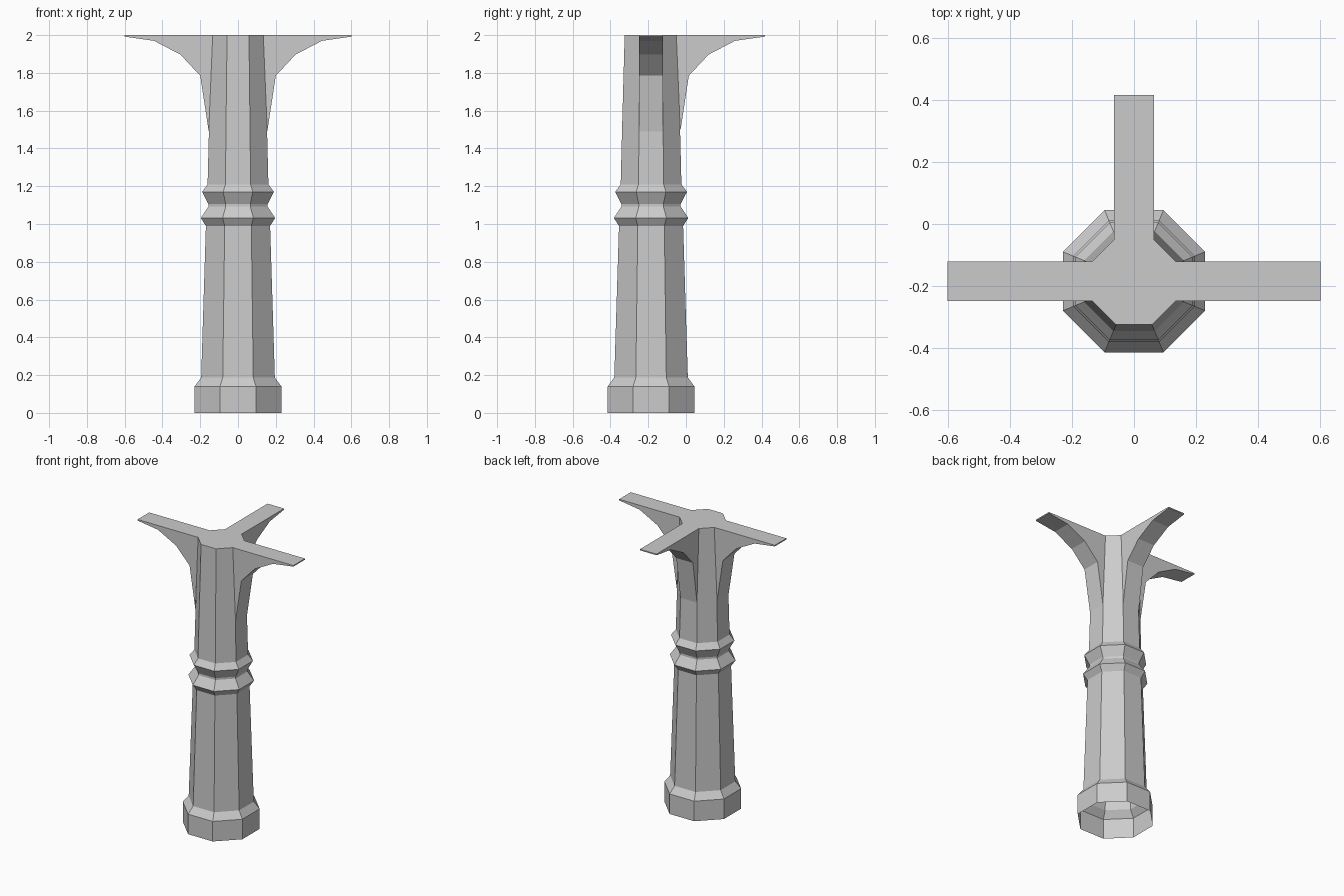
import bpy, bmesh
from math import pi, cos, sin
from mathutils import Matrix, Vector

if "Cube" in bpy.data.objects:
    bpy.data.objects.remove(bpy.data.objects["Cube"])

CENTER = Vector((0, -0.185, 0))


def make_object(name, bm):
    bmesh.ops.recalc_face_normals(bm, faces=bm.faces)
    mesh = bpy.data.meshes.new(name)
    bm.to_mesh(mesh)
    bm.free()
    obj = bpy.data.objects.new(name, mesh)
    bpy.context.collection.objects.link(obj)
    obj.location = CENTER
    return obj


# Octagonal column: (distance to flat side, height), open underneath
profile = [(0.23, 0), (0.23, 0.14), (0.195, 0.187), (0.17, 0.99),
           (0.197, 1.032), (0.157, 1.092), (0.157, 1.105),
           (0.19, 1.17), (0.161, 1.21), (0.154, 1.49), (0.14, 2.0)]
bm = bmesh.new()
rings = []
for apothem, z in profile:
    r = apothem / cos(pi / 8)
    rings.append([bm.verts.new((r * cos(pi / 8 + i * pi / 4),
                                r * sin(pi / 8 + i * pi / 4), z))
                  for i in range(8)])
for low, high in zip(rings, rings[1:]):
    for i in range(8):
        j = (i + 1) % 8
        bm.faces.new((low[i], low[j], high[j], high[i]))
bm.faces.new(rings[-1])
make_object("column", bm)

# Flared brackets: side profile (outward, height), extruded across the width
bracket = [(0.134, 2.0), (0.602, 2.0), (0.602, 1.992), (0.445, 1.97),
           (0.305, 1.897), (0.2, 1.785), (0.155, 1.49)]
HALF_WIDTH = 0.064
for name, angle in (("right_bracket", 0), ("back_bracket", pi / 2), ("left_bracket", pi)):
    bm = bmesh.new()
    near, far = [[bm.verts.new((x, y, z)) for x, z in bracket]
                 for y in (-HALF_WIDTH, HALF_WIDTH)]
    bm.faces.new(near)
    bm.faces.new(far[::-1])
    # The inner end stays open where it meets the column
    for i in range(len(bracket) - 1):
        bm.faces.new((near[i + 1], near[i], far[i], far[i + 1]))
    bmesh.ops.rotate(bm, verts=bm.verts, matrix=Matrix.Rotation(angle, 3, 'Z'))
    make_object(name, bm)
